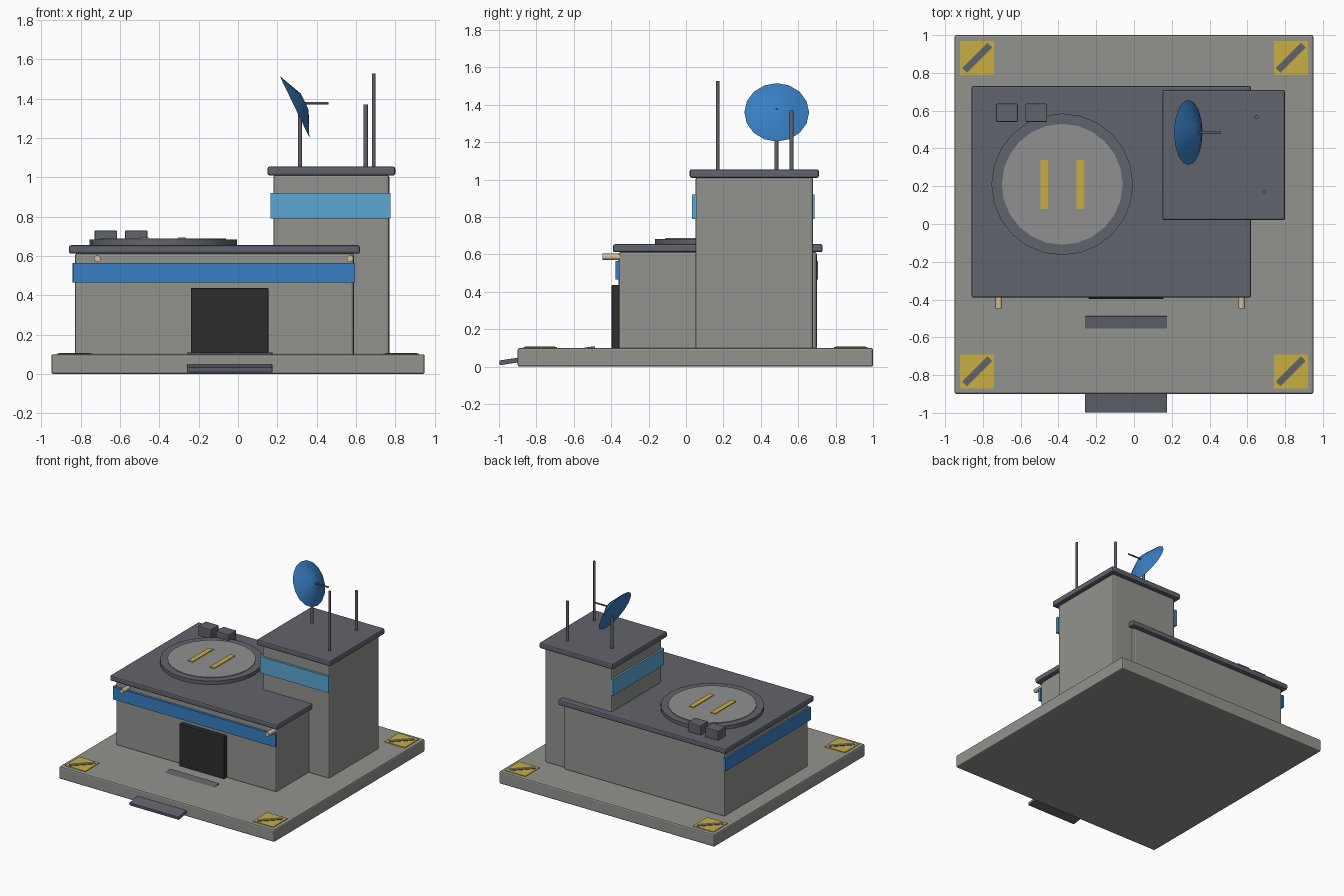
import bpy
import math
from mathutils import Vector

cube = bpy.data.objects.get("Cube")
if cube:
    bpy.data.objects.remove(cube, do_unlink=True)


def material(name, r, g, b):
    m = bpy.data.materials.new(name)
    m.use_nodes = True
    m.diffuse_color = (r, g, b, 1)
    m.node_tree.nodes["Principled BSDF"].inputs["Base Color"].default_value = (r, g, b, 1)
    return m


CONCRETE = material("concrete grey", 0.29, 0.29, 0.275)
SLATE = material("slate grey", 0.12, 0.127, 0.15)
PAD = material("pad grey", 0.28, 0.28, 0.28)
BLACK = material("door black", 0.026, 0.026, 0.026)
BLUE = material("strong blue", 0.04, 0.21, 0.55)
GLASS = material("window blue", 0.11, 0.39, 0.65)
YELLOW = material("marking yellow", 0.58, 0.43, 0.055)
LAMP = material("lamp cream", 0.65, 0.52, 0.33)


def finish(name, mat, bevel=0.0):
    ob = bpy.context.object
    ob.name = name
    ob.data.materials.append(mat)
    if bevel:
        mod = ob.modifiers.new("Bevel", "BEVEL")
        mod.width = bevel
        mod.segments = 2
    return ob


def box(name, x, y, z, mat, bevel=0.0, rot=(0, 0, 0)):
    """Box from (low, high) ranges, turned about its own centre."""
    spans = (x, y, z)
    bpy.ops.mesh.primitive_cube_add(size=1, location=[(a + b) / 2 for a, b in spans])
    bpy.context.object.scale = [b - a for a, b in spans]
    bpy.ops.object.transform_apply(location=False, rotation=False, scale=True)
    bpy.context.object.rotation_euler = rot
    return finish(name, mat, bevel)


def rod(name, start, end, radius, mat, sides=12, end_radius=None):
    """Cylinder or frustum between two points."""
    a, b = Vector(start), Vector(end)
    bpy.ops.mesh.primitive_cone_add(
        vertices=sides, radius1=radius,
        radius2=radius if end_radius is None else end_radius,
        depth=(b - a).length, location=(a + b) / 2,
        rotation=(b - a).to_track_quat("Z", "Y").to_euler())
    bpy.ops.object.shade_smooth_by_angle(angle=math.radians(32))
    return finish(name, mat)


# Ground slab and the sloping entry ramp
box("base_slab", (-0.95, 0.95), (-0.9, 1), (0, 0.1), CONCRETE, 0.01)
box("entry_ramp", (-0.26, 0.175), (-1, -0.483), (0.0465, 0.0715), SLATE, 0.003,
    (math.atan(0.15), 0, 0))

# Corner markings with a diagonal stripe
for side, sx in (("right", -0.83), ("left", 0.83)):
    for end, cy in (("front", -0.78), ("back", 0.88)):
        box(f"{end}_{side}_corner_mark", (sx - 0.09, sx + 0.09),
            (cy - 0.09, cy + 0.09), (0.099, 0.105), YELLOW)
        box(f"{end}_{side}_corner_stripe", (sx - 0.095, sx + 0.095),
            (cy - 0.018, cy + 0.018), (0.1, 0.108), SLATE, 0, (0, 0, math.pi / 4))

# Main hall
box("main_hall", (-0.83, 0.59), (-0.36, 0.7), (0.09, 0.615), CONCRETE, 0.015)
box("main_roof", (-0.86, 0.62), (-0.39, 0.73), (0.612, 0.655), SLATE, 0.01)
box("hall_front_band", (-0.84, 0.595), (-0.378, -0.355), (0.465, 0.565), BLUE)
box("hall_side_band", (-0.843, -0.825), (-0.37, 0.705), (0.465, 0.565), BLUE)
box("front_door", (-0.24, 0.155), (-0.397, -0.35), (0.1, 0.437), BLACK, 0.004)
for side, x in (("right", -0.715), ("left", 0.57)):
    rod(f"{side}_lamp", (x, -0.35, 0.587), (x, -0.447, 0.587), 0.017, LAMP)

# Tower
box("tower", (0.18, 0.77), (0.05, 0.68), (0.09, 1.015), CONCRETE, 0.015)
box("tower_roof", (0.15, 0.8), (0.02, 0.71), (1.01, 1.055), SLATE, 0.01)
box("tower_front_window", (0.17, 0.775), (0.033, 0.055), (0.79, 0.92), GLASS)
box("tower_side_window", (0.165, 0.185), (0.04, 0.687), (0.79, 0.92), GLASS)

# Landing pad with parallel guide bars
cx, cy = -0.38, 0.21
rod("landing_pad_rim", (cx, cy, 0.65), (cx, cy, 0.683), 0.375, SLATE, 24)
rod("landing_pad_top", (cx, cy, 0.66), (cx, cy, 0.688), 0.32, PAD, 24)
for side, x in (("right", cx - 0.096), ("left", cx + 0.096)):
    box(f"{side}_pad_bar", (x - 0.02, x + 0.02), (cy - 0.13, cy + 0.13),
        (0.687, 0.694), YELLOW)

# Roof vents
for side, x in (("right", -0.73), ("left", -0.575)):
    box(f"{side}_roof_vent", (x, x + 0.115), (0.54, 0.637), (0.65, 0.73), SLATE, 0.006)

# Masts
rod("short_mast", (0.65, 0.565, 1.05), (0.65, 0.565, 1.37), 0.011, SLATE)
rod("tall_mast", (0.69, 0.17, 1.05), (0.69, 0.17, 1.528), 0.009, SLATE)

# Dish: shallow frustum tilted upward, on a post with a feed arm
rod("dish_post", (0.315, 0.483, 1.05), (0.315, 0.483, 1.34), 0.011, SLATE)
rim = Vector((0.2875, 0.485, 1.36))
axis = Vector((0.9, 0, 0.435))
rod("dish", rim, rim + axis * 0.058, 0.173, BLUE, 16, 0.045)
rod("dish_feed_arm", (0.32, 0.485, 1.378), (0.46, 0.485, 1.378), 0.006, SLATE)
